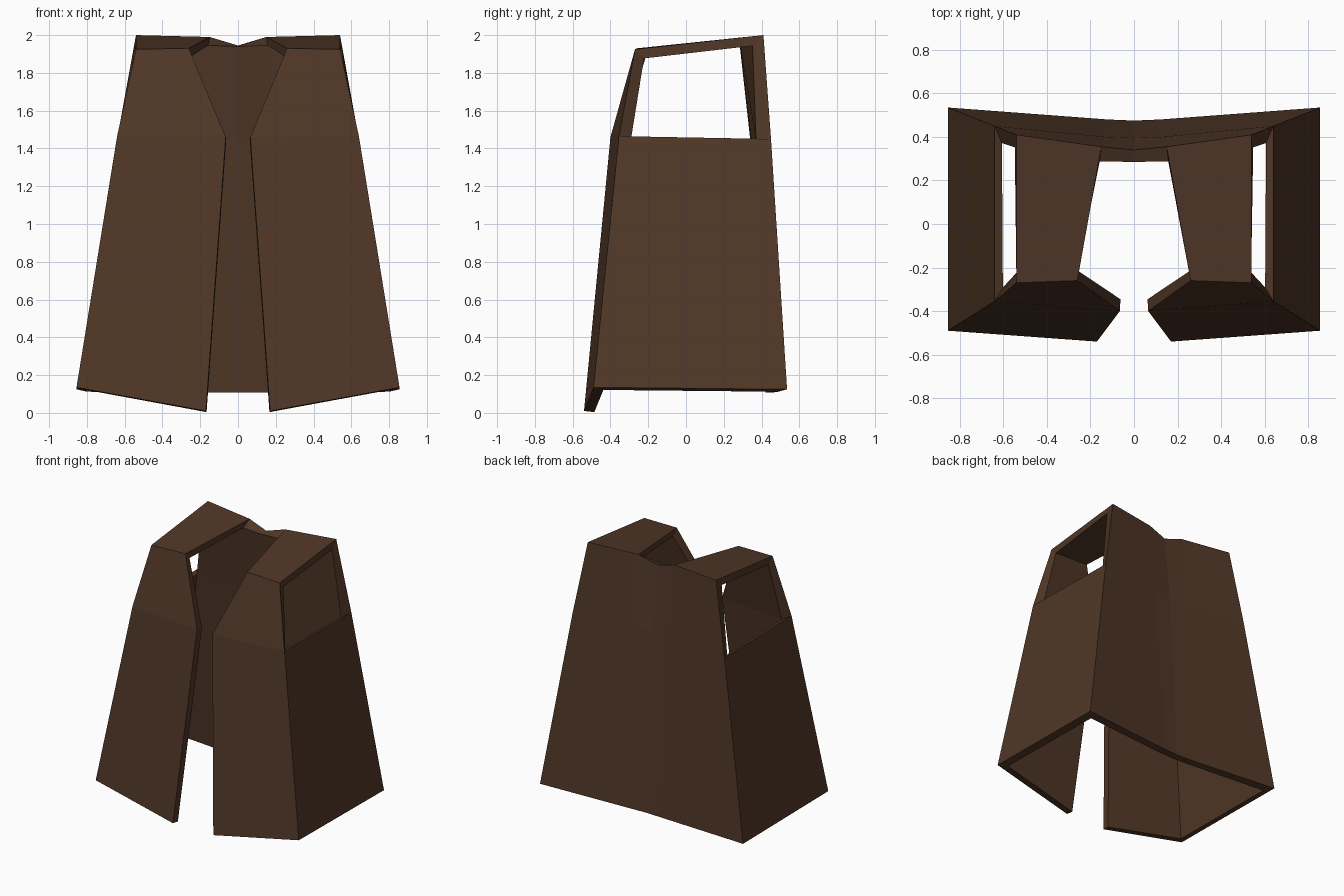
import bpy
import bmesh

cube = bpy.data.objects.get("Cube")
if cube:
    bpy.data.objects.remove(cube, do_unlink=True)

# Dark brown cloth
cloth = bpy.data.materials.new("dark brown leather")
cloth.use_nodes = True
colour = (0.080, 0.038, 0.020, 1)
cloth.diffuse_color = colour
shader = cloth.node_tree.nodes["Principled BSDF"]
shader.inputs["Base Color"].default_value = colour
shader.inputs["Roughness"].default_value = 0.9

# Left half of the outer shell: each row runs centre back, back panel,
# back corner, front corner, front opening
rows = {
    "hem": [(0, .475, .11), (.12, .48, .11), (.855, .535, .125), (.855, -.49, .135), (.17, -.54, .01)],
    "chest": [(0, .395, 1.45), (.13, .40, 1.45), (.64, .45, 1.45), (.64, -.355, 1.465), (.065, -.40, 1.46)],
    "top": [(0, .34, 1.945), (.15, .355, 1.99), (.54, .41, 2.0), (.54, -.27, 1.925), (.26, -.26, 1.93)],
}

bm = bmesh.new()
hem, chest, top = ([bm.verts.new(p) for p in row] for row in rows.values())


def panel(lower, upper, i):
    bm.faces.new((lower[i + 1], lower[i], upper[i], upper[i + 1]))


# Lower body goes all round; the upper body leaves the armhole open
for i in range(4):
    panel(hem, chest, i)
for i in (0, 1, 3):
    panel(chest, top, i)
# Shoulder strap
bm.faces.new((top[2], top[1], top[4], top[3]))

# Face the whole shell outwards, judged by the first back panel
bmesh.ops.recalc_face_normals(bm, faces=bm.faces[:])
bm.faces.ensure_lookup_table()
bm.normal_update()
if bm.faces[0].normal.y < 0:
    bmesh.ops.reverse_faces(bm, faces=bm.faces[:])

mesh = bpy.data.meshes.new("vest")
bm.to_mesh(mesh)
bm.free()
mesh.materials.append(cloth)
vest = bpy.data.objects.new("vest", mesh)
bpy.context.collection.objects.link(vest)

# Mirror across the middle, then give the cloth its thickness inwards
mirror = vest.modifiers.new("mirror", "MIRROR")
mirror.use_clip = True
solid = vest.modifiers.new("thickness", "SOLIDIFY")
solid.thickness = 0.055
solid.offset = -1
solid.use_even_offset = True
